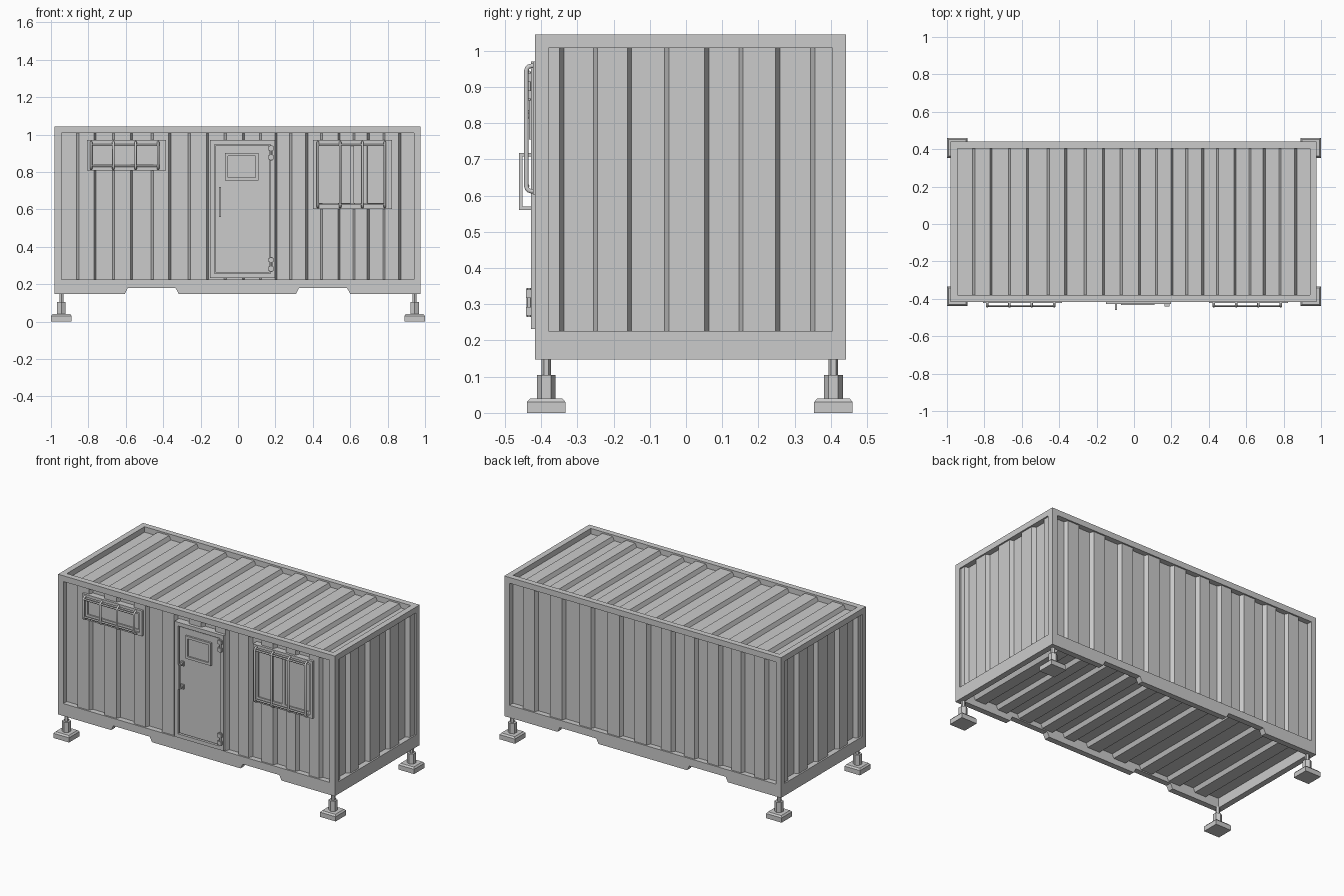
import bpy, bmesh, math

if "Cube" in bpy.data.objects:
    bpy.data.objects.remove(bpy.data.objects["Cube"])

X0, X1, Y0, Y1, Z0, Z1 = -0.982, 0.977, -0.417, 0.442, 0.147, 1.044
W = 0.037          # frame beam width
SILL = 0.226       # top of the bottom rails


def prism(name, pts, axis, a, b):
    """Extrude a 2D outline along an axis (outline uses the other two, in order)."""
    put = {'X': lambda p, t: (t, p[0], p[1]),
           'Y': lambda p, t: (p[0], t, p[1]),
           'Z': lambda p, t: (p[0], p[1], t)}[axis]
    bm = bmesh.new()
    lo = [bm.verts.new(put(p, a)) for p in pts]
    hi = [bm.verts.new(put(p, b)) for p in pts]
    n = len(pts)
    bm.faces.new(lo)
    bm.faces.new(hi)
    for i in range(n):
        bm.faces.new((lo[i], lo[(i + 1) % n], hi[(i + 1) % n], hi[i]))
    bmesh.ops.recalc_face_normals(bm, faces=bm.faces)
    me = bpy.data.meshes.new(name)
    bm.to_mesh(me)
    bm.free()
    ob = bpy.data.objects.new(name, me)
    bpy.context.collection.objects.link(ob)
    return ob


def box(name, x0, x1, y0, y1, z0, z1):
    return prism(name, [(x0, y0), (x1, y0), (x1, y1), (x0, y1)], 'Z', z0, z1)


def border(name, x0, x1, z0, z1, w, y0, y1):
    """Rectangular frame standing in the front plane."""
    box(name + "_left", x0, x0 + w, y0, y1, z0, z1)
    box(name + "_right", x1 - w, x1, y0, y1, z0, z1)
    box(name + "_top", x0 + w, x1 - w, y0, y1, z1 - w, z1)
    box(name + "_bottom", x0 + w, x1 - w, y0, y1, z0, z0 + w)


def corrugated(u0, u1, slopes, raised, surface, inward, swap=False):
    """Trapezoid sheet outline: (u, depth) points, with a thin back face."""
    depth, half, thick = 0.025, 0.006, 0.006
    d = 0 if raised else depth
    line = [(u0, d)]
    for s in slopes:
        line.append((s - half, d))
        d = depth - d
        line.append((s + half, d))
    line.append((u1, d))
    loop = line + [(u, e + thick) for u, e in reversed(line)]
    pts = [(u, surface + inward * e) for u, e in loop]
    return [(v, u) for u, v in pts] if swap else pts


def tube(name, pts, r):
    cu = bpy.data.curves.new(name, 'CURVE')
    cu.dimensions = '3D'
    cu.bevel_depth = r
    cu.bevel_resolution = 1
    cu.use_fill_caps = True
    sp = cu.splines.new('POLY')
    sp.points.add(len(pts) - 1)
    for p, c in zip(sp.points, pts):
        p.co = (*c, 1)
    ob = bpy.data.objects.new(name, cu)
    bpy.context.collection.objects.link(ob)


# Frame: corner posts and top rails
for sx, (xa, xb) in (("left", (X0, X0 + W)), ("right", (X1 - W, X1))):
    for sy, (ya, yb) in (("front", (Y0, Y0 + W)), ("back", (Y1 - W, Y1))):
        box(f"post_{sy}_{sx}", xa, xb, ya, yb, Z0, Z1)
    box(f"top_rail_{sx}", xa, xb, Y0 + W, Y1 - W, Z1 - W, Z1)
    box(f"bottom_rail_{sx}", xa, xb, Y0 + W, Y1 - W, Z0, SILL)

# Long rails, the lower ones with two lifting notches
rail = [(X0 + W, SILL), (X0 + W, Z0)]
for a, b in ((-0.606, -0.317), (0.31, 0.6)):
    rail += [(a, Z0), (a + 0.016, 0.178), (b - 0.016, 0.178), (b, Z0)]
rail += [(X1 - W, Z0), (X1 - W, SILL)]
for side, ya in (("front", Y0), ("back", Y1 - W)):
    box(f"top_rail_{side}", X0 + W, X1 - W, ya, ya + W, Z1 - W, Z1)
    prism(f"bottom_rail_{side}", rail, 'Y', ya, ya + W)

# Corrugated walls, roof and floor
long_s = [-0.857, -0.765, -0.665, -0.57, -0.458, -0.365, -0.26, -0.163, -0.068, 0.03,
          0.12, 0.203, 0.282, 0.367, 0.447, 0.54, 0.62, 0.697, 0.78, 0.865]
end_s = [-0.343, -0.25, -0.156, -0.053, 0.057, 0.152, 0.253, 0.35]
back_s = [-s for s in reversed(long_s)]
xa, xb, ya, yb = X0 + W, X1 - W, Y0 + W, Y1 - W
IN = 0.01
prism("front_wall", corrugated(xa, xb, long_s, False, Y0 + IN, 1), 'Z', SILL, Z1 - W)
prism("back_wall", corrugated(xa, xb, back_s, False, Y1 - IN, -1), 'Z', SILL, Z1 - W)
prism("right_wall", corrugated(ya, yb, end_s, True, X1 - IN, -1, True), 'Z', SILL, Z1 - W)
prism("left_wall", corrugated(ya, yb, end_s, True, X0 + IN, 1, True), 'Z', SILL, Z1 - W)
prism("roof", corrugated(xa, xb, long_s, False, Z1 - IN, -1), 'Y', ya, yb)
prism("floor", corrugated(xa, xb, long_s, False, 0.185, 1), 'Y', ya, yb)

# Adjustable feet: chamfered pad, hexagonal sleeve and spindle


def hexagon(cx, cy, r):
    return [(cx + r * math.sin(k * math.pi / 3), cy + r * math.cos(k * math.pi / 3))
            for k in range(6)]


for sx, cx in (("left", -0.944), ("right", 0.944)):
    for sy, cy in (("front", -0.386), ("back", 0.407)):
        h = 0.055
        pad = box(f"foot_pad_{sy}_{sx}", cx - h, cx + h, cy - h + 0.002, cy + h - 0.002, 0, 0.03)
        bm = bmesh.new()
        bm.from_mesh(pad.data)
        top = [f for f in bm.faces if f.normal.z > 0.9]
        bmesh.ops.inset_region(bm, faces=top, thickness=0.012)
        for v in top[0].verts:
            v.co.z = 0.04
        bm.to_mesh(pad.data)
        bm.free()
        prism(f"foot_sleeve_{sy}_{sx}", hexagon(cx, cy, 0.026), 'Z', 0.038, 0.105)
        prism(f"foot_spindle_{sy}_{sx}", hexagon(cx, cy, 0.013), 'Z', 0.105, Z0 + 0.005)

# Door: surround, leaf, glazed panel, handle and hinges
border("door_surround", -0.15, 0.198, 0.232, 0.97, 0.024, -0.428, -0.375)
box("door_backing", -0.13, 0.18, -0.41, -0.375, 0.25, 0.95)
box("door_leaf", -0.121, 0.169, -0.421, -0.40, 0.261, 0.941)
border("door_window_frame", -0.07, 0.11, 0.755, 0.9, 0.016, -0.433, -0.41)
box("door_window_glass", -0.055, 0.095, -0.424, -0.41, 0.77, 0.885)
box("handle_grip", -0.101, -0.09, -0.461, -0.451, 0.56, 0.718)
for k, z in enumerate((0.56, 0.708)):
    box(f"handle_mount_{k}", -0.101, -0.09, -0.452, -0.42, z, z + 0.01)
    box(f"handle_plate_{k}", -0.106, -0.085, -0.428, -0.42, z - 0.01, z + 0.02)
for k, z in enumerate((0.305, 0.902)):
    prism(f"hinge_pin_{k}", hexagon(0.178, -0.433, 0.008), 'Z', z - 0.04, z + 0.04)
    for j, dz in enumerate((-0.024, 0.024)):
        box(f"hinge_leaf_{k}_{j}", 0.163, 0.19, -0.442, -0.42, z + dz - 0.012, z + dz + 0.012)

# Barred windows


def window(name, x0, x1, z0, z1, bars, mullion):
    border(name + "_frame", x0, x1, z0, z1, 0.018, -0.422, -0.375)
    border(name + "_sash", x0 + 0.018, x1 - 0.018, z0 + 0.018, z1 - 0.018, 0.014, -0.414, -0.375)
    box(name + "_glass", x0 + 0.03, x1 - 0.03, -0.405, -0.375, z0 + 0.03, z1 - 0.03)
    if mullion:
        m = (x0 + x1) / 2
        box(name + "_mullion", m - 0.01, m + 0.01, -0.414, -0.39, z0 + 0.03, z1 - 0.03)
    out, r, a, b = -0.441, 0.014, z0 + 0.009, z1 - 0.012
    arc = [(r * (1 - math.cos(t)), r * (1 - math.sin(t)))
           for t in (0, math.pi / 6, math.pi / 3, math.pi / 2)]
    for k, x in enumerate(bars):
        path = [(x, -0.41, b)] + [(x, out + dy, b - dz) for dy, dz in reversed(arc)]
        path += [(x, out + dy, a + dz) for dy, dz in arc] + [(x, -0.41, a)]
        tube(f"{name}_bar_{k}", path, 0.007)
    for k, z in enumerate((z0 + 0.024, z1 - 0.026)):
        tube(f"{name}_cross_bar_{k}", [(bars[0], -0.438, z), (bars[-1], -0.438, z)], 0.006)


window("small_window", -0.807, -0.384, 0.808, 0.97, [-0.785, -0.666, -0.547, -0.427], False)
window("large_window", 0.4, 0.823, 0.603, 0.97, [0.427, 0.546, 0.665, 0.785], True)
